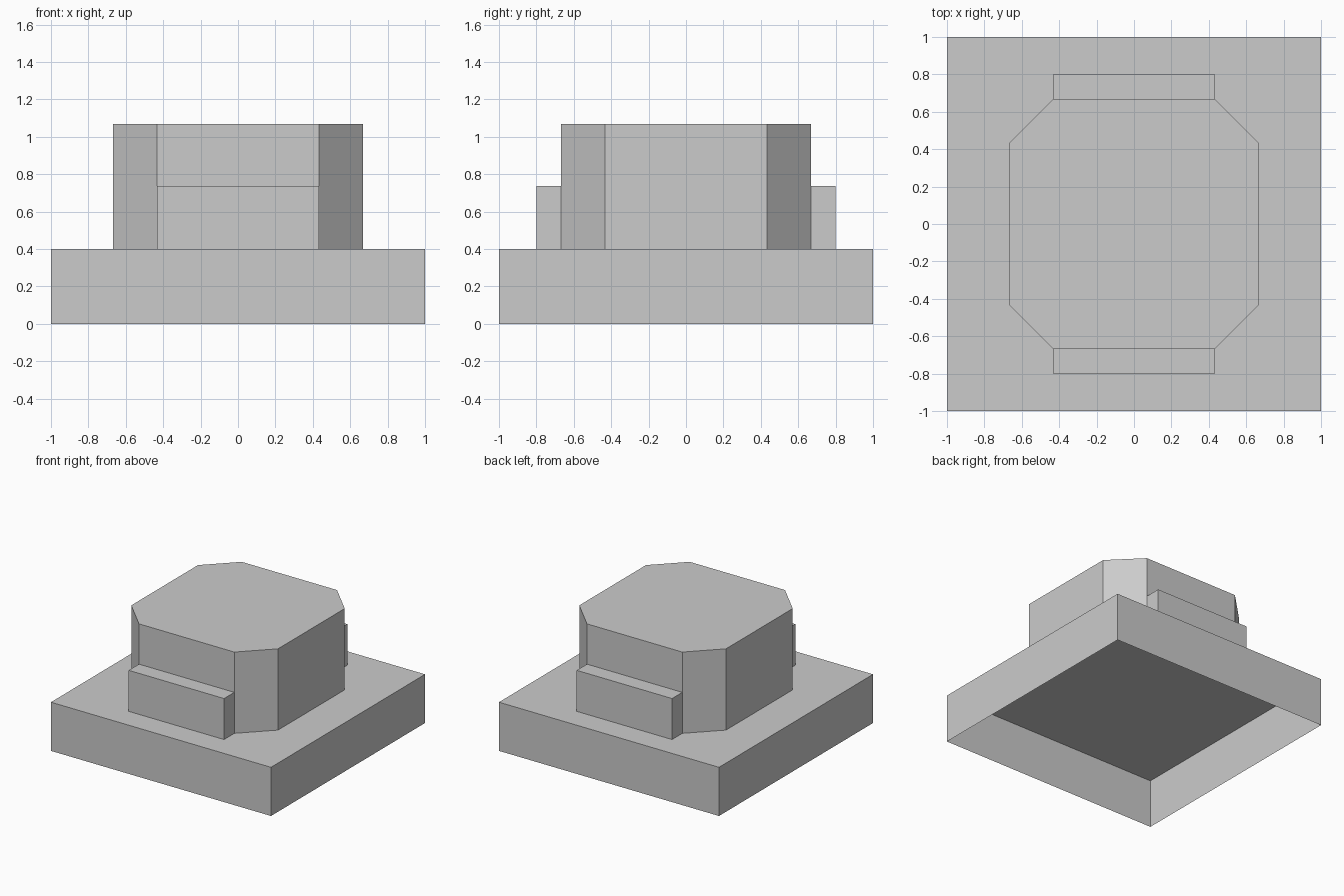
import bpy, bmesh

if "Cube" in bpy.data.objects:
    bpy.data.objects.remove(bpy.data.objects["Cube"])


def prism(name, outline, z0, z1, skip=()):
    """Extrude an outline upward, open underneath; skip lists side faces left out."""
    bm = bmesh.new()
    low = [bm.verts.new((x, y, z0)) for x, y in outline]
    high = [bm.verts.new((x, y, z1)) for x, y in outline]
    n = len(outline)
    bm.faces.new(high)
    for i in range(n):
        if i not in skip:
            j = (i + 1) % n
            bm.faces.new((low[i], low[j], high[j], high[i]))
    mesh = bpy.data.meshes.new(name)
    bm.to_mesh(mesh)
    bm.free()
    obj = bpy.data.objects.new(name, mesh)
    bpy.context.collection.objects.link(obj)
    return obj


def rect(x0, x1, y0, y1):
    return [(x0, y0), (x1, y0), (x1, y1), (x0, y1)]


BASE_TOP = 0.4
R, C = 0.667, 0.433   # block half width, and half length of its flat sides

# Square plinth, hollow underneath
prism("base", rect(-1, 1, -1, 1), 0, BASE_TOP)

# Block with chamfered corners
octagon = [(-C, -R), (C, -R), (R, -C), (R, C), (C, R), (-C, R), (-R, C), (-R, -C)]
prism("chamfered_block", octagon, BASE_TOP, 1.068)

# Low ledges against the front and back of the block
prism("front_ledge", rect(-C, C, -0.8, -R), BASE_TOP, 0.737, skip=(2,))
prism("back_ledge", rect(-C, C, R, 0.8), BASE_TOP, 0.737, skip=(0,))
